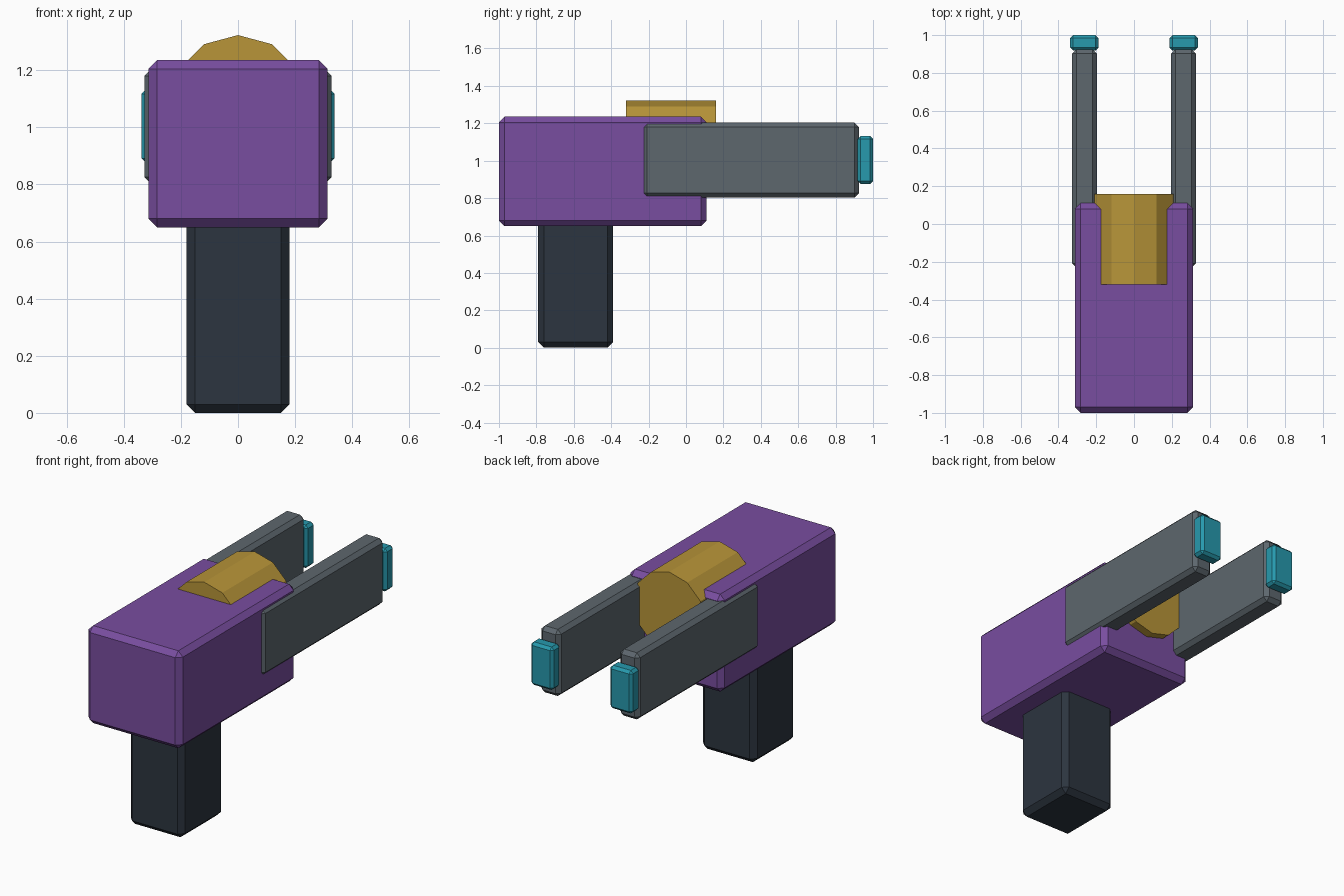
import bpy, bmesh, math
from mathutils import Matrix, Vector

if "Cube" in bpy.data.objects:
    bpy.data.objects.remove(bpy.data.objects["Cube"])


def material(name, color):
    m = bpy.data.materials.new(name)
    m.diffuse_color = (*color, 1)
    m.use_nodes = True
    m.node_tree.nodes["Principled BSDF"].inputs["Base Color"].default_value = m.diffuse_color
    return m


def add_object(name, bm, mat):
    me = bpy.data.meshes.new(name)
    bm.to_mesh(me)
    bm.free()
    me.materials.append(mat)
    ob = bpy.data.objects.new(name, me)
    bpy.context.collection.objects.link(ob)
    return ob


def box(name, lo, hi, bevel, mat):
    lo, hi = Vector(lo), Vector(hi)
    bm = bmesh.new()
    bmesh.ops.create_cube(bm, size=1)
    bmesh.ops.scale(bm, vec=hi - lo, verts=bm.verts)
    bmesh.ops.translate(bm, vec=(lo + hi) / 2, verts=bm.verts)
    bmesh.ops.bevel(bm, geom=bm.edges[:], offset=bevel, segments=1,
                    profile=0.5, affect='EDGES')
    return add_object(name, bm, mat)


purple = material("purple", (0.19, 0.075, 0.35))
dark = material("dark_slate", (0.025, 0.035, 0.05))
grey = material("steel_grey", (0.11, 0.135, 0.155))
gold = material("gold", (0.48, 0.30, 0.04))
teal = material("teal", (0.02, 0.32, 0.42))

# Main body and handle
box("body", (-0.313, -1.0, 0.65), (0.313, 0.11, 1.235), 0.03, purple)
box("grip", (-0.18, -0.79, 0.0), (0.18, -0.39, 0.70), 0.03, dark)

# Twelve-sided core lying along y, one corner pointing up
bm = bmesh.new()
bmesh.ops.create_cone(bm, cap_ends=True, segments=12, radius1=0.24, radius2=0.24,
                      depth=0.48)
bmesh.ops.transform(bm, verts=bm.verts, matrix=Matrix.Translation((0, -0.08, 1.083))
                    @ Matrix.Rotation(math.pi / 2, 4, 'X'))
add_object("core", bm, gold)

# Paired side rails with glowing tips
for side, s in (("left", -1), ("right", 1)):
    def span(a, b):
        return sorted((s * a, s * b))
    x0, x1 = span(0.197, 0.328)
    box(f"rail_{side}", (x0, -0.232, 0.803), (x1, 0.925, 1.203), 0.023, grey)
    x0, x1 = span(0.188, 0.338)
    box(f"tip_{side}", (x0, 0.918, 0.875), (x1, 1.0, 1.133), 0.016, teal)
